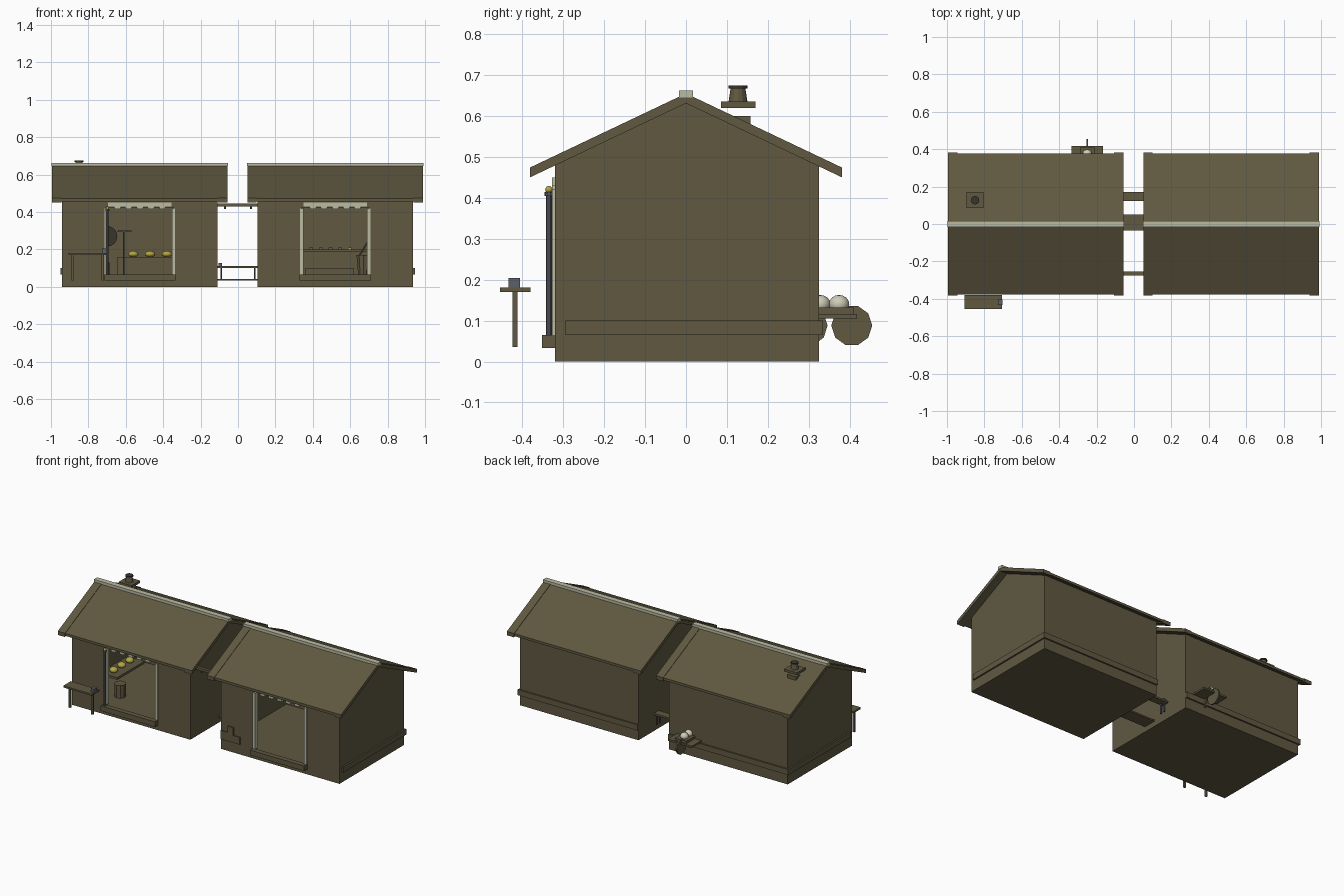
import bpy, bmesh, math
from mathutils import Matrix, Vector

cube = bpy.data.objects.get("Cube")
if cube:
    bpy.data.objects.remove(cube, do_unlink=True)


def material(name, rgb):
    m = bpy.data.materials.new(name)
    m.use_nodes = True
    m.diffuse_color = (*rgb, 1)
    m.node_tree.nodes["Principled BSDF"].inputs["Base Color"].default_value = (*rgb, 1)
    return m


WOOD = material("olive wood", (0.115, 0.098, 0.053))
CREAM = material("cream trim", (0.5, 0.5, 0.37))
STEEL = material("blue grey metal", (0.11, 0.115, 0.14))
GOLD = material("yellow", (0.45, 0.38, 0.06))
EGG = material("pale sack", (0.62, 0.6, 0.48))
DARK = material("dark iron", (0.04, 0.036, 0.025))


def finish(name, bm, mat):
    bmesh.ops.recalc_face_normals(bm, faces=bm.faces)
    mesh = bpy.data.meshes.new(name)
    bm.to_mesh(mesh)
    bm.free()
    mesh.materials.append(mat)
    ob = bpy.data.objects.new(name, mesh)
    bpy.context.collection.objects.link(ob)
    return ob


def box(name, x, y, z, mat=WOOD):
    """Box given as (low, high) ranges on each axis."""
    bm = bmesh.new()
    bmesh.ops.create_cube(bm, size=1)
    for v in bm.verts:
        for i, (lo, hi) in enumerate((x, y, z)):
            v.co[i] = hi if v.co[i] > 0 else lo
    return finish(name, bm, mat)


def prism(name, profile, x, mat=WOOD):
    """Profile of (y, z) points extruded along x."""
    bm = bmesh.new()
    face = bm.faces.new([bm.verts.new((x[0], py, pz)) for py, pz in profile])
    new = bmesh.ops.extrude_face_region(bm, geom=[face])["geom"]
    verts = [g for g in new if isinstance(g, bmesh.types.BMVert)]
    bmesh.ops.translate(bm, verts=verts, vec=(x[1] - x[0], 0, 0))
    return finish(name, bm, mat)


def rod(name, start, end, r, mat=WOOD, sides=10, r2=None):
    """Cylinder or cone between two points."""
    a, b = Vector(start), Vector(end)
    bm = bmesh.new()
    bmesh.ops.create_cone(bm, cap_ends=True, segments=sides, radius1=r,
                          radius2=r if r2 is None else r2, depth=(b - a).length)
    turn = Vector((0, 0, 1)).rotation_difference(b - a).to_matrix().to_4x4()
    bm.transform(Matrix.Translation((a + b) / 2) @ turn)
    return finish(name, bm, mat)


def ball(name, pos, r, mat, flat=1):
    bm = bmesh.new()
    bmesh.ops.create_uvsphere(bm, u_segments=12, v_segments=8, radius=r)
    bm.transform(Matrix.Translation(pos) @ Matrix.Diagonal((1, 1, flat, 1)))
    ob = finish(name, bm, mat)
    for p in ob.data.polygons:
        p.use_smooth = True
    return ob


FRONT, BACK, WALL = -0.32, 0.325, 0.02
RIDGE, SLOPE, EAVE = 0.652, 0.475, 0.378


def slope_z(y, drop=0):
    return RIDGE - SLOPE * abs(y) - drop


def roof_strip(name, x, top, bottom, eave):
    ys = (-eave, 0, eave)
    line = [(y, slope_z(y, top)) for y in ys]
    line += [(y, slope_z(y, bottom)) for y in reversed(ys)]
    prism(name, line, x)


def house(side, x0, x1, door0, door1):
    # Shell: floor, gable ends, back wall and front wall around the doorway
    box(side + "_floor", (x0, x1), (FRONT, BACK), (0, 0.05))
    gable = [(FRONT, 0), (BACK, 0), (BACK, slope_z(BACK, 0.016)),
             (0, slope_z(0, 0.016)), (FRONT, slope_z(FRONT, 0.016))]
    prism(side + "_gable_a", gable, (x0, x0 + WALL))
    prism(side + "_gable_b", gable, (x1 - WALL, x1))
    inner = (x0 + WALL, x1 - WALL)
    box(side + "_back_wall", inner, (BACK - WALL, BACK), (0, 0.48))
    fy = (FRONT, FRONT + WALL)
    box(side + "_front_wall_a", (inner[0], door0), fy, (0, 0.48))
    box(side + "_front_wall_b", (door1, inner[1]), fy, (0, 0.48))
    box(side + "_lintel", (door0, door1), fy, (0.425, 0.48))
    # Roof, raised edge strips and ridge cap
    r0, r1 = x0 - 0.055, x1 + 0.053
    roof_strip(side + "_roof", (r0, r1), 0, 0.016, EAVE)
    for tag, edge in (("a", (r0, r0 + 0.05)), ("b", (r1 - 0.05, r1))):
        roof_strip(side + "_bargeboard_" + tag, edge, -0.003, 0.021, EAVE + 0.003)
    box(side + "_ridge_cap", (r0 - 0.003, r1 + 0.003), (-0.017, 0.017), (0.645, 0.662), CREAM)
    # Doorway: sill, posts, header and dentils
    box(side + "_sill", (door0 - 0.01, door1 + 0.01), (-0.352, FRONT), (0.033, 0.065))
    for tag, px in (("a", door0), ("b", door1)):
        box(side + "_door_post_" + tag, (px - 0.009, px + 0.009), (-0.327, -0.298), (0.065, 0.42), CREAM)
    box(side + "_door_header", (door0 + 0.01, door1 - 0.01), (-0.328, -0.298), (0.43, 0.45), CREAM)
    step = (door1 - door0) / 6
    for i in range(1, 6):
        cx = door0 + i * step
        box(side + "_dentil", (cx - 0.016, cx + 0.016), (-0.328, -0.3), (0.415, 0.43), CREAM)
    # Low band along the back and the outer end
    band = (0.065, 0.1)
    box(side + "_back_band", (x0, x1), (BACK, BACK + 0.01), band)
    outer = (x0 - 0.01, x0) if x0 < -0.5 else (x1, x1 + 0.01)
    box(side + "_end_band", outer, (-0.295, BACK + 0.01), band)


house("right", -0.94, -0.11, -0.705, -0.345)
house("left", 0.105, 0.935, 0.34, 0.7)

# Chimney
box("chimney_base", (-0.88, -0.82), (0.1, 0.157), (0.55, 0.6))
box("chimney_plate", (-0.895, -0.805), (0.085, 0.17), (0.62, 0.635))
rod("chimney_pot", (-0.85, 0.127, 0.635), (-0.85, 0.127, 0.668), 0.023, WOOD, 12, 0.018)
rod("chimney_rim", (-0.85, 0.127, 0.667), (-0.85, 0.127, 0.675), 0.023, DARK, 12)

# Bench in front
box("bench_top", (-0.905, -0.705), (-0.455, -0.38), (0.17, 0.181))
for lx in (-0.885, -0.725):
    box("bench_leg", (lx - 0.006, lx + 0.006), (-0.424, -0.412), (0.035, 0.17))
box("bench_tin", (-0.727, -0.703), (-0.434, -0.405), (0.181, 0.204), STEEL)

# Lamp pole beside the doorway
rod("lamp_pole", (-0.698, -0.335, 0.06), (-0.698, -0.335, 0.41), 0.007, STEEL)
rod("lamp_collar", (-0.698, -0.335, 0.405), (-0.698, -0.335, 0.414), 0.011, STEEL)
ball("lamp", (-0.698, -0.335, 0.42), 0.009, GOLD)

# Stacked plates on the front wall
for px, w, h in ((0.105, 0.05, 0.12), (0.155, 0.04, 0.16), (0.195, 0.045, 0.11)):
    box("wall_plate", (px, px + w), (FRONT - 0.007, FRONT), (0.065, h))

# Back shelf with sacks and wheels
box("back_shelf", (-0.335, -0.165), (BACK, 0.418), (0.105, 0.116))
box("back_tray", (-0.29, -0.21), (BACK, 0.41), (0.116, 0.132))
for i, by in enumerate((0.328, 0.374)):
    ball("sack", (-0.25, by, 0.14), 0.025, EGG, 0.9)
for wy in (0.296, 0.405):
    rod("wheel", (-0.255, wy, 0.088), (-0.245, wy, 0.088), 0.05)

# Links between the two houses
gap = (-0.11, 0.105)
box("overhead_beam", gap, (-0.275, -0.255), (0.43, 0.445))
for px in (-0.07, 0.07):
    rod("beam_peg", (px, -0.265, 0.415), (px, -0.265, 0.43), 0.006)
box("walkway", gap, (-0.035, 0.05), (0.033, 0.042))
box("gap_bench", gap, (0.122, 0.17), (0.1, 0.111))
for px in (-0.09, 0.09):
    for py in (0.13, 0.16):
        rod("gap_bench_leg", (px, py, 0.04), (px, py, 0.1), 0.005, STEEL)
box("gap_tin", (-0.105, -0.085), (0.135, 0.155), (0.111, 0.128), STEEL)

# Furnishing of the right house
box("counter", (-0.645, -0.3), (0.1, 0.22), (0.05, 0.16))
for bx in (-0.56, -0.47, -0.38):
    ball("loaf", (bx, 0.14, 0.175), 0.028, GOLD, 0.6)
box("side_table", (-0.86, -0.74), (-0.15, 0.12), (0.145, 0.16))
for by in (-0.1, -0.02, 0.06):
    ball("side_loaf", (-0.8, by, 0.175), 0.025, GOLD, 0.7)
rod("barrel", (-0.72, -0.15, 0.05), (-0.72, -0.15, 0.13), 0.035)
rod("stand", (-0.61, 0.05, 0.05), (-0.61, 0.05, 0.3), 0.004)
box("stand_bar", (-0.645, -0.57), (0.044, 0.056), (0.293, 0.3))
rod("wall_shield", (-0.7, 0.29, 0.27), (-0.7, 0.3, 0.27), 0.055, DARK, 16)

# Furnishing of the left house
box("back_shelf_inside", (0.2, 0.85), (0.22, 0.3), (0.19, 0.2))
box("low_chest", (0.36, 0.62), (0.18, 0.3), (0.05, 0.1))
for i in range(5):
    cx = 0.39 + i * 0.052
    box("jar", (cx - 0.01, cx + 0.01), (0.24, 0.26), (0.2, 0.21), GOLD if i == 4 else STEEL)
rod("tub", (0.67, 0, 0.05), (0.67, 0, 0.17), 0.028, WOOD, 10, 0.038)
rod("tub_handle", (0.65, 0, 0.17), (0.7, 0, 0.25), 0.005, STEEL)
